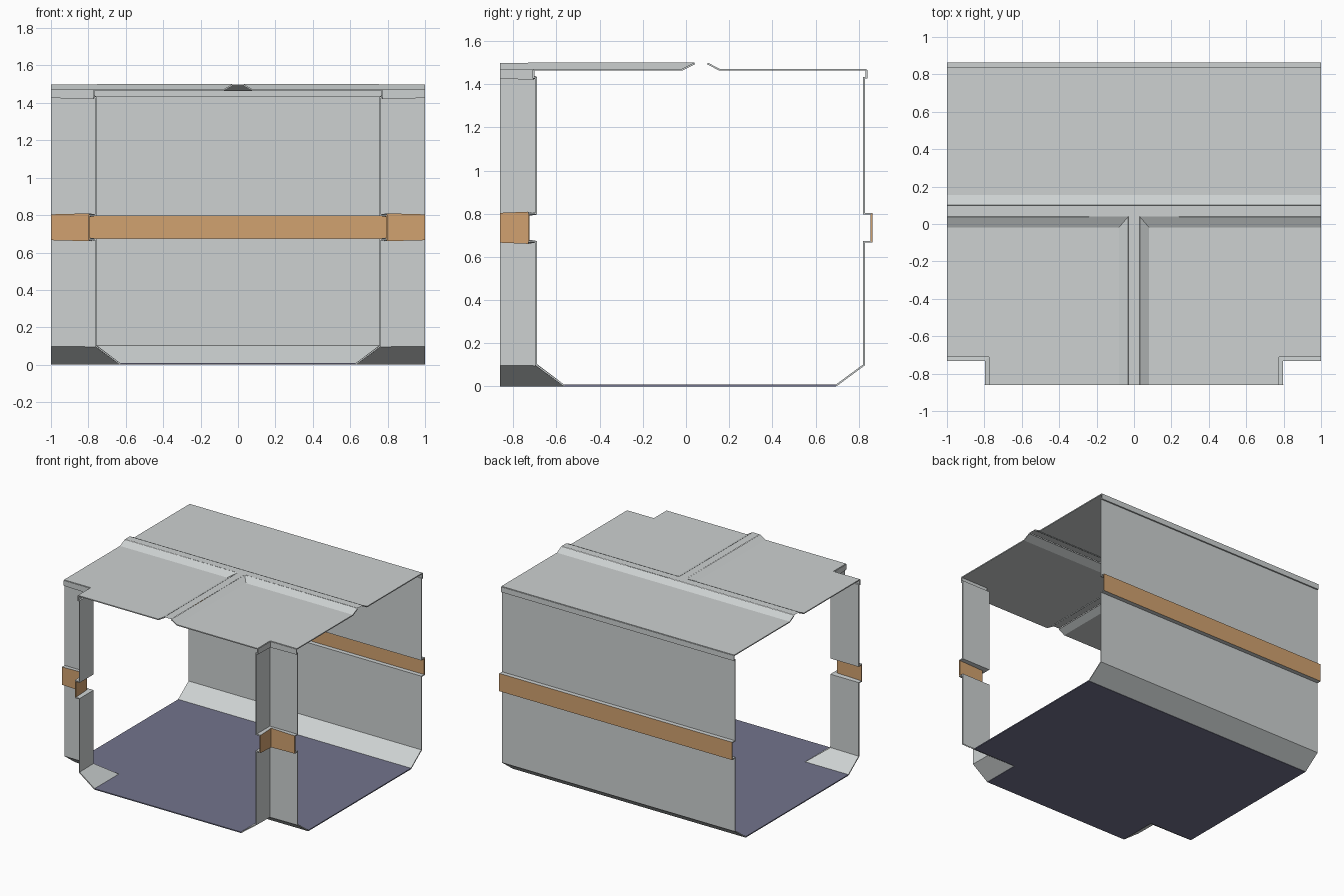
import bpy

if "Cube" in bpy.data.objects:
    bpy.data.objects.remove(bpy.data.objects["Cube"])


def mat(name, rgb):
    m = bpy.data.materials.new(name)
    m.diffuse_color = (*rgb, 1)
    m.use_nodes = True
    m.node_tree.nodes["Principled BSDF"].inputs["Base Color"].default_value = m.diffuse_color
    return m


GREY = mat("panel_grey", (0.61, 0.64, 0.64))
ORANGE = mat("trim_orange", (0.64, 0.36, 0.16))
FLOOR = mat("floor_slate", (0.17, 0.174, 0.266))
T = 0.008  # sheet thickness


def sheet(name, verts, faces, mats, idx=None, solid=True):
    me = bpy.data.meshes.new(name)
    me.from_pydata(verts, [], faces)
    for m in mats:
        me.materials.append(m)
    if idx:
        for p, i in zip(me.polygons, idx):
            p.material_index = i
    ob = bpy.data.objects.new(name, me)
    bpy.context.collection.objects.link(ob)
    if solid:
        s = ob.modifiers.new("thickness", "SOLIDIFY")
        s.thickness = T
        s.offset = 0
        s.use_even_offset = True
    return ob


def loft(name, rows, mats, idx=None, solid=True):
    """Quad strips between successive rows of points."""
    n = len(rows[0])
    verts = [p for r in rows for p in r]
    faces, ids = [], []
    for j in range(len(rows) - 1):
        for i in range(n - 1):
            a = j * n + i
            faces.append((a, a + 1, a + n + 1, a + n))
            ids.append(idx[j] if idx else 0)
    return sheet(name, verts, faces, mats, ids, solid)


# wall section: (distance outward from the wall plane, height)
Z0, ZC, ZT = T / 2, 1.467, 1.496
SECTION = [(-0.13, Z0), (0, 0.10), (0, 0.67), (0.034, 0.67), (0.034, 0.80),
           (0, 0.80), (0, 1.43), (0.011, 1.43), (0.011, ZC)]
IDS = [0, 0, 0, 1, 0, 0, 0, 0]  # the projecting band is orange
BACK, CX, CY, YF = 0.825, 0.76, -0.695, -0.862

# back wall
loft("back_wall", [[(-1, BACK + d, z), (1, BACK + d, z)] for d, z in SECTION],
     [GREY, ORANGE], IDS)

for s, side in ((-1, "left"), (1, "right")):
    # inside corner walls of the junction
    loft(side + "_corner_wall",
         [[(s, CY - d, z), (s * (CX + d), CY - d, z), (s * (CX + d), YF, z)]
          for d, z in SECTION], [GREY, ORANGE], IDS)
    # front ceiling panel with its raised channel slope
    xc, yc = CX + 0.011, CY - 0.011
    loft(side + "_front_ceiling",
         [[(s, yc, ZC), (s * xc, yc, ZC), (s * xc, YF, ZC)],
          [(s, -0.018, ZC), (s * 0.08, -0.018, ZC), (s * 0.08, YF, ZC)],
          [(s, 0.04, ZT), (s * 0.03, 0.04, ZT), (s * 0.03, YF, ZT)]], [GREY])

# back ceiling panel with channel slope
loft("back_ceiling", [[(-1, y, z), (1, y, z)] for y, z in
                      ((BACK + 0.011, ZC), (0.155, ZC), (0.10, ZT))], [GREY])


def tee(name, hw, y_mid, y_back, z, m, solid):
    """Flat T shape: a full-width bar and a stem running to the front."""
    v = [(-1, y_back, z), (-1, y_mid, z), (-hw, y_mid, z), (-hw, YF, z),
         (hw, YF, z), (hw, y_mid, z), (1, y_mid, z), (1, y_back, z)]
    sheet(name, v, [(0, 1, 2, 5, 6, 7), (2, 3, 4, 5)], [m], None, solid)


# channel roof and floor
tee("ceiling_channel_cap", 0.03, 0.04, 0.10, ZT + T / 2, GREY, False)
tee("floor", CX - 0.13, CY + 0.13, BACK - 0.13, Z0, FLOOR, True)
